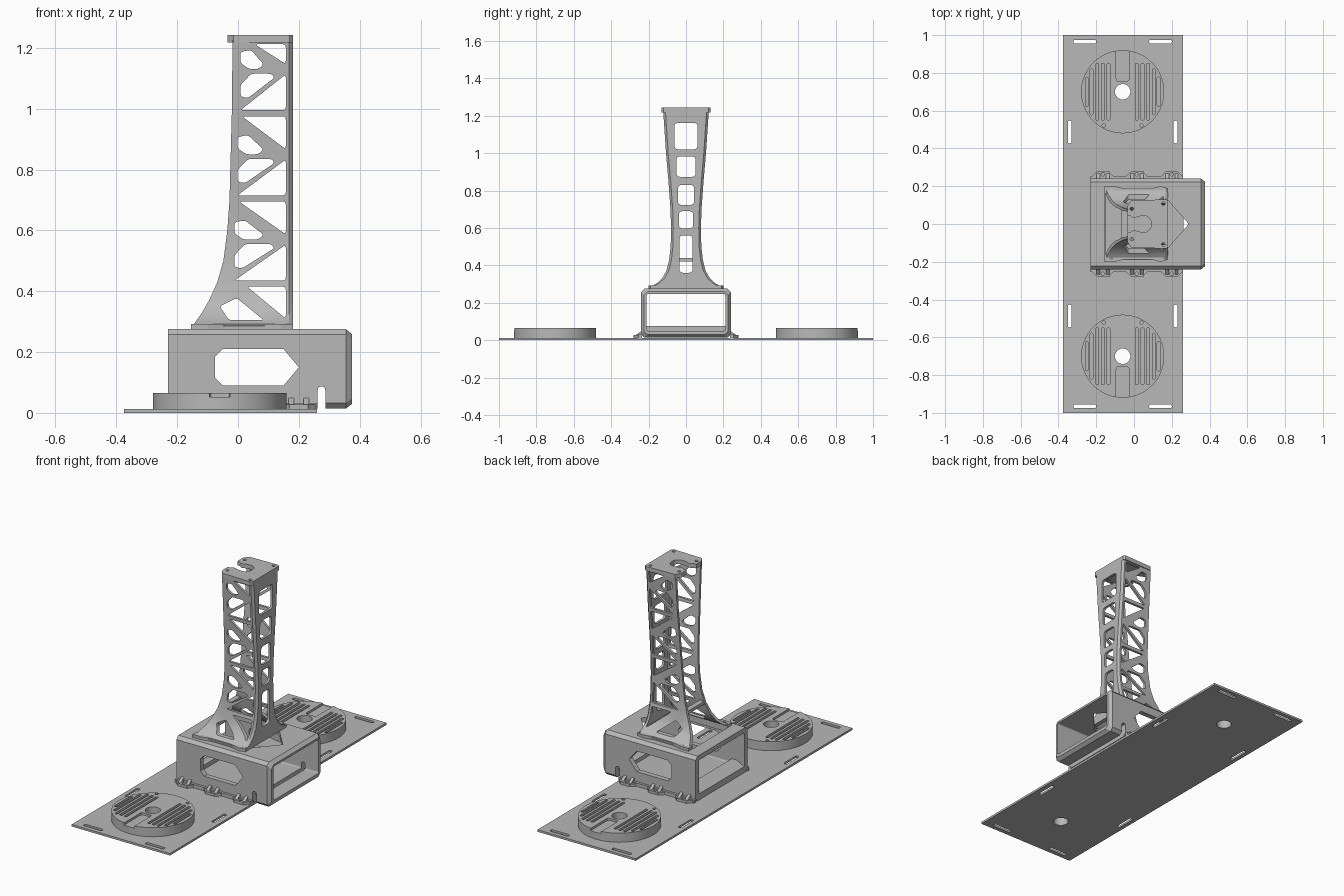
import bpy, bmesh, math
from mathutils import Vector

cube = bpy.data.objects.get("Cube")
if cube:
    bpy.data.objects.remove(cube, do_unlink=True)

grey = bpy.data.materials.new("plain_grey")
grey.use_nodes = True
grey.diffuse_color = (0.48, 0.48, 0.48, 1)
grey.node_tree.nodes["Principled BSDF"].inputs["Base Color"].default_value = (0.48, 0.48, 0.48, 1)


# ---- helpers ----
def place(axis, u, v, t):
    return {"x": (t, u, v), "y": (u, t, v), "z": (u, v, t)}[axis]


def rounded(pts, r, n=3):
    """Round each corner of a polygon."""
    out = []
    pts = [Vector(p) for p in pts]
    for i, p in enumerate(pts):
        a, b = pts[i - 1] - p, pts[(i + 1) % len(pts)] - p
        s = p + a.normalized() * min(r, a.length * 0.4)
        e = p + b.normalized() * min(r, b.length * 0.4)
        for k in range(n + 1):
            f = k / n
            out.append(s * (1 - f) ** 2 + p * 2 * f * (1 - f) + e * f * f)
    return out


def rect(u0, u1, v0, v1):
    return [(u0, v0), (u1, v0), (u1, v1), (u0, v1)]


def circle(u, v, r, n=24):
    return [(u + r * math.cos(k * math.tau / n), v + r * math.sin(k * math.tau / n)) for k in range(n)]


def loft(bm, rings):
    loops = [[bm.verts.new(p) for p in ring] for ring in rings]
    n = len(loops[0])
    for a, b in zip(loops, loops[1:]):
        for i in range(n):
            bm.faces.new((a[i], a[(i + 1) % n], b[(i + 1) % n], b[i]))
    bm.faces.new(loops[0][::-1])
    bm.faces.new(loops[-1])


def prism(pts, axis, t0, t1):
    return [[place(axis, u, v, t) for u, v in pts] for t in (t0, t1)]


def solid(name, *shapes):
    """One object from several lofted shapes."""
    bm = bmesh.new()
    for rings in shapes:
        loft(bm, rings)
    bmesh.ops.recalc_face_normals(bm, faces=bm.faces)
    mesh = bpy.data.meshes.new(name)
    bm.to_mesh(mesh)
    bm.free()
    mesh.materials.append(grey)
    obj = bpy.data.objects.new(name, mesh)
    bpy.context.scene.collection.objects.link(obj)
    return obj


def activate(obj):
    bpy.ops.object.select_all(action="DESELECT")
    obj.select_set(True)
    bpy.context.view_layer.objects.active = obj


def cut(obj, *shapes):
    cutter = solid("cutter", *shapes)
    cutter.hide_render = True
    mod = obj.modifiers.new("cut", "BOOLEAN")
    mod.operation, mod.solver, mod.object = "DIFFERENCE", "EXACT", cutter
    activate(obj)
    bpy.ops.object.modifier_apply(modifier=mod.name)
    bpy.data.objects.remove(cutter, do_unlink=True)


def smooth(obj):
    activate(obj)
    bpy.ops.object.shade_smooth_by_angle(angle=math.radians(25))


# ---- base plate with slots ----
DX, DY = -0.06, 0.7
plate = solid("base_plate", prism(rect(-0.375, 0.26, -1, 1), "z", 0, 0.012))
holes = []
for s in (-1, 1):
    slots = [rect(x, x + 0.12, s * 0.965 - 0.01, s * 0.965 + 0.01) for x in (-0.32, 0.08)]
    slots += [rect(x - 0.01, x + 0.01, s * 0.487 - 0.06, s * 0.487 + 0.06) for x in (-0.34, 0.22)]
    holes += [prism(rounded(p, 0.009), "z", -0.1, 0.1) for p in slots]
    holes.append(prism(circle(DX, s * DY, 0.041), "z", -0.1, 0.1))
cut(plate, *holes)

# ---- grooved round pads ----
for s, side in ((-1, "front"), (1, "back")):
    pad = solid(side + "_round_pad", prism(circle(DX, s * DY, 0.22, 64), "z", 0.012, 0.065))
    cut(pad, prism(circle(DX, s * DY, 0.041), "z", 0, 0.1))
    grooves = []
    for d in (0.075, 0.105, 0.135, 0.165, 0.19):
        reach = min(0.15, math.sqrt(0.205 ** 2 - d * d))
        for x in (DX - d, DX + d):
            p = rect(x - 0.008, x + 0.008, s * DY - reach, s * DY + reach)
            grooves.append(prism(rounded(p, 0.008), "z", 0.045, 0.1))
    y0, y1 = sorted((s * (DY + 0.055), s * (DY + 0.3)))
    grooves.append(prism(rounded(rect(DX - 0.034, DX + 0.034, y0, y1), 0.015), "z", 0.052, 0.1))
    for x in (-0.1, 0.1):
        grooves.append(prism(circle(DX + x, s * (DY - 0.178), 0.009, 12), "z", 0.04, 0.1))
    cut(pad, *grooves)
    smooth(pad)


# ---- housing: open tube with bevelled edges and a tapered end ----
def tube_ring(x, inset):
    w, lo, hi, c = 0.24 - inset, 0.014 + inset, 0.275 - inset, 0.018
    return [(x, y, z) for y, z in ((-w + c, lo), (w - c, lo), (w, lo + c), (w, hi - c),
                                   (w - c, hi), (-w + c, hi), (-w, hi - c), (-w, lo + c))]


housing = solid("housing", [tube_ring(-0.23, 0), tube_ring(0.355, 0), tube_ring(0.375, 0.016)])
cut(housing, prism(rounded(rect(-0.21, 0.21, 0.05, 0.247), 0.008), "x", -0.5, 0.5))
side_window = [(-0.075, 0.115), (-0.05, 0.09), (0.15, 0.09), (0.2, 0.15), (0.15, 0.21), (-0.05, 0.21), (-0.075, 0.185)]
cut(housing, prism(side_window, "y", -0.5, 0.5))
cut(housing, prism(rounded(rect(0.262, 0.287, -0.1, 0.087), 0.012), "y", -0.5, 0.5))
top_window = [(-0.155, -0.165), (0.12, -0.165), (0.18, -0.125), (0.29, 0), (0.18, 0.125), (0.12, 0.165), (-0.155, 0.165)]
cut(housing, prism(top_window, "z", 0.2, 0.4))
solid("rear_sill", prism([(-0.23, 0.049), (-0.15, 0.049), (-0.15, 0.075), (-0.18, 0.075)], "y", -0.211, 0.211))

# ---- mounting ears along both sides ----
for s, side in ((-1, "front"), (1, "back")):
    solid(side + "_rim", prism(rect(-0.23, 0.26, *sorted((s * 0.235, s * 0.254))), "z", 0.012, 0.032))
    for i, x in enumerate((-0.165, 0.015, 0.2)):
        outline = [(x - 0.06, s * 0.235), (x - 0.055, s * 0.255), (x - 0.03, s * 0.28),
                   (x + 0.03, s * 0.28), (x + 0.055, s * 0.255), (x + 0.06, s * 0.235)]
        ear = solid(f"{side}_ear_{i + 1}", prism(outline, "z", 0.012, 0.027))
        cut(ear, prism(circle(x, s * 0.263, 0.009, 12), "z", 0, 0.1))
        gusset = [(s * 0.235, 0.02), (s * 0.278, 0.02), (s * 0.235, 0.052)]
        solid(f"{side}_ear_gussets_{i + 1}", *[prism(gusset, "x", g - 0.009, g + 0.009) for g in (x - 0.025, x + 0.025)])

# ---- tower: three-walled shell, open at the rear ----
XR = 0.18


def shell_ring(z, xl, w):
    t, c = 0.014 + max(0, 0.4 - z) * 0.13, 0.012
    half = [(xl, w), (XR - c, w), (XR, w - c)]
    inner = [(xl, -w + t), (XR - t, -w + t), (XR - t, w - t), (xl, w - t)]
    return [(x, y, z) for x, y in half + [(x, -y) for x, y in half[::-1]] + inner]


levels = [(0.285, -0.15, 0.19), (0.303, -0.137, 0.158), (0.33, -0.118, 0.128), (0.37, -0.095, 0.105),
          (0.43, -0.068, 0.09), (0.5, -0.048, 0.082), (0.6, -0.035, 0.08), (0.7, -0.028, 0.083),
          (0.85, -0.024, 0.094), (1.0, -0.02, 0.107), (1.225, -0.018, 0.122)]
tower = solid("tower", [shell_ring(*lv) for lv in levels])

# truss openings through both side walls, repeated for three bays
openings = [[(0.03, 0.415), (0.157, 0.415), (0.157, 0.31)], [(-0.06, 0.35), (-0.005, 0.378), (0.085, 0.305), (-0.03, 0.305)]]
bay = 0.28
for i in range(3):
    z, x = 0.435 + bay * i, -0.012 + 0.01 * i
    openings.append([(x, z), (0.157, z), (0.157, z + 0.118)])
    openings.append([(x, z + 0.045), (x + 0.025, z + 0.04), (0.12, z + 0.107), (0.11, z + 0.12),
                     (x + 0.035, z + 0.12), (x, z + 0.083)])
    openings.append([(x, z + 0.155), (x + 0.03, z + 0.135), (0.065, z + 0.135), (0.085, z + 0.15),
                     (x + 0.035, z + 0.198), (x, z + 0.192)])
    if i < 2:
        openings.append([(x + 0.015, z + bay - 0.02), (0.157, z + bay - 0.02), (0.157, z + 0.152)])
    else:
        openings.append([(0.055, 1.212), (0.157, 1.212), (0.157, 1.147)])
cut(tower, *[prism(rounded(p, 0.01), "y", -0.5, 0.5) for p in openings])

# rounded windows in the tower's outer wall
windows = [(0.036, 0.36, 0.56), (0.038, 0.597, 0.69), (0.044, 0.723, 0.83), (0.052, 0.873, 0.982), (0.062, 1.02, 1.162)]
cut(tower, *[prism(rounded(rect(-w, w, a, b), 0.022, 4), "x", 0.12, 0.3) for w, a, b in windows])
smooth(tower)
solid("tower_cross_bar", prism(rect(-0.065, -0.035, 0.42, 0.438), "y", -0.085, 0.085))

# ---- tower foot flange ----
flange = solid("tower_foot", prism([(-0.155, -0.2), (-0.1, -0.2), (-0.04, -0.185), (0.08, -0.185), (0.14, -0.2), (XR, -0.19),
                                    (XR, 0.19), (0.14, 0.2), (0.08, 0.185), (-0.04, 0.185), (-0.1, 0.2), (-0.155, 0.2)],
                                   "z", 0.274, 0.292))
cut(flange, prism(rect(-0.3, 0.155, -0.162, 0.162), "z", 0.2, 0.4))
cut(flange, *[prism(circle(x, y, 0.009, 12), "z", 0.2, 0.4) for x in (-0.12, 0.165) for y in (-0.18, 0.18)])

# ---- tower cap with rear notch and bolt holes ----
cap = solid("tower_cap", prism([(-0.035, -0.095), (-0.015, -0.125), (0.17, -0.13), (XR, -0.12),
                                (XR, 0.12), (0.17, 0.13), (-0.015, 0.125), (-0.035, 0.095)], "z", 1.218, 1.243))
notch = [(-0.1, -0.045), (-0.02, -0.045), (0.0, -0.03), (0.03, -0.042), (0.07, -0.042), (0.09, -0.02),
         (0.09, 0.02), (0.07, 0.042), (0.03, 0.042), (0.0, 0.03), (-0.02, 0.045), (-0.1, 0.045)]
cut(cap, prism(rounded(notch, 0.01), "z", 1.1, 1.4))
cut(cap, *[prism(circle(x, y, 0.009, 12), "z", 1.1, 1.4) for x, y in ((-0.012, -0.08), (-0.012, 0.08), (0.155, -0.108), (0.155, 0.108))])
